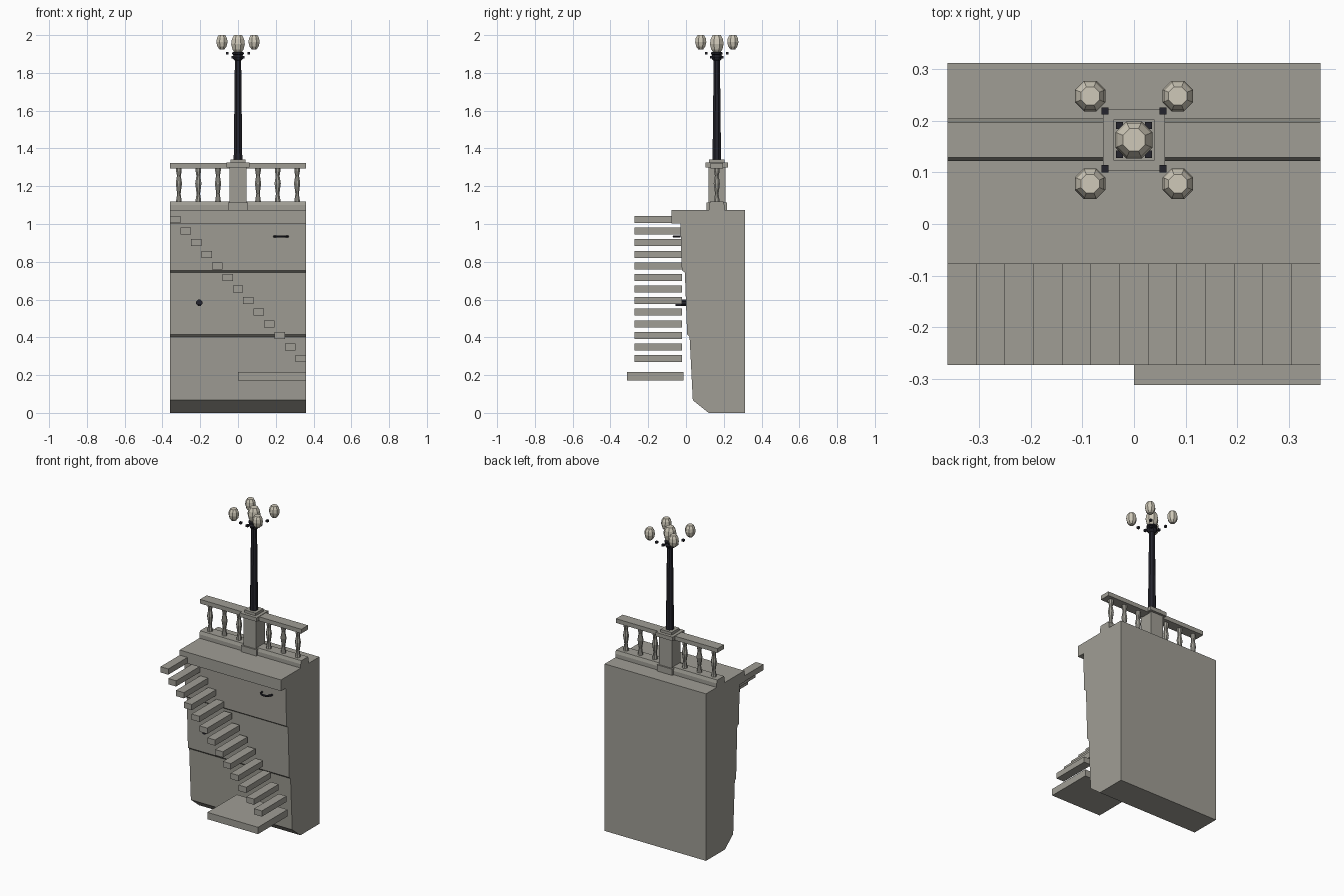
import bpy, bmesh, math

if "Cube" in bpy.data.objects:
    bpy.data.objects.remove(bpy.data.objects["Cube"])


def material(name, rgb):
    m = bpy.data.materials.new(name)
    m.diffuse_color = (*rgb, 1)
    m.use_nodes = True
    m.node_tree.nodes["Principled BSDF"].inputs["Base Color"].default_value = m.diffuse_color
    return m


STONE = material("grey_stone", (0.35, 0.34, 0.30))
IRON = material("dark_iron", (0.018, 0.018, 0.026))
GLASS = material("cream_glass", (0.62, 0.58, 0.48))
LY = 0.163   # depth of the balustrade centre line


def finish(name, bm, mat):
    bmesh.ops.recalc_face_normals(bm, faces=bm.faces)
    me = bpy.data.meshes.new(name)
    bm.to_mesh(me)
    bm.free()
    me.materials.append(mat)
    ob = bpy.data.objects.new(name, me)
    bpy.context.collection.objects.link(ob)
    return ob


def box(name, x0, x1, y0, y1, z0, z1, mat=STONE):
    bm = bmesh.new()
    bmesh.ops.create_cube(bm, size=1)
    for v in bm.verts:
        v.co = (x1 if v.co.x > 0 else x0,
                y1 if v.co.y > 0 else y0,
                z1 if v.co.z > 0 else z0)
    return finish(name, bm, mat)


def block(name, x, y, half, z0, z1, mat=STONE):
    return box(name, x - half, x + half, y - half, y + half, z0, z1, mat)


def extrude_x(name, profile, half, mat=STONE):
    """Sweep a (y, z) outline across the width."""
    bm = bmesh.new()
    f = bm.faces.new([bm.verts.new((-half, y, z)) for y, z in profile])
    r = bmesh.ops.extrude_face_region(bm, geom=[f])
    for v in r["geom"]:
        if isinstance(v, bmesh.types.BMVert):
            v.co.x = half
    return finish(name, bm, mat)


def lathe(name, profile, x, y, mat, sides=8):
    """Turn an (r, z) outline around a vertical axis, with closed ends."""
    bm = bmesh.new()
    rings = []
    for r, z in profile:
        rings.append([bm.verts.new((x + r * math.cos(2 * math.pi * (i + .5) / sides),
                                    y + r * math.sin(2 * math.pi * (i + .5) / sides), z))
                      for i in range(sides)])
    for a, b in zip(rings, rings[1:]):
        for i in range(sides):
            j = (i + 1) % sides
            bm.faces.new((a[i], a[j], b[j], b[i]))
    bm.faces.new(rings[0])
    bm.faces.new(rings[-1])
    return finish(name, bm, mat)


# Quay wall: battered front with two stepped courses, coping and chamfered foot
extrude_x("quay_wall", [(0.312, 0), (0.312, 1.075), (-0.078, 1.075), (-0.078, 1.003),
                        (-0.03, 1.003), (-0.022, 0.755), (-0.006, 0.743),
                        (0.006, 0.415), (0.019, 0.403), (0.036, 0.067), (0.12, 0)], 0.361)

# Cantilevered stair and lower landing
N = 13
PITCH = 0.722 / N
for i in range(N):
    x = -0.361 + i * PITCH
    top = 1.042 - i * 0.0613
    box(f"stair_tread_{i + 1}", x, x + PITCH, -0.273, -0.022, top - 0.037, top)
box("landing", 0, 0.361, -0.312, -0.012, 0.172, 0.216)

# Balustrade rails
extrude_x("bottom_rail", [(LY - 0.041, 1.075), (LY - 0.041, 1.10), (LY - 0.034, 1.12),
                          (LY + 0.034, 1.12), (LY + 0.041, 1.10), (LY + 0.041, 1.075)], 0.361)
extrude_x("top_rail", [(LY - 0.034, 1.295), (LY - 0.034, 1.322),
                       (LY + 0.034, 1.322), (LY + 0.034, 1.295)], 0.361)

# Turned balusters, mirrored about the pedestal
BALUSTER = [(0.017, 1.115), (0.015, 1.13), (0.010, 1.16), (0.018, 1.215),
            (0.011, 1.255), (0.016, 1.28), (0.016, 1.297)]
for s in (-1, 1):
    for i, x in enumerate((0.106, 0.21, 0.313)):
        lathe(f"baluster_{'left' if s < 0 else 'right'}_{i + 1}", BALUSTER, s * x, LY, STONE)

# Lamp pedestal
block("pedestal_base", 0, LY, 0.054, 1.07, 1.115)
block("pedestal_shaft", 0, LY, 0.045, 1.11, 1.305)
block("pedestal_cap", 0, LY, 0.06, 1.30, 1.325)
block("pedestal_top", 0, LY, 0.04, 1.325, 1.342)

# Lamp column with capital
lathe("lamp_column", [(0.025, 1.342), (0.024, 1.38), (0.018, 1.865), (0.027, 1.872),
                      (0.033, 1.885), (0.026, 1.895), (0.034, 1.9), (0.034, 1.908),
                      (0.02, 1.912)], 0, LY, IRON)


def globe(name, x, y, r, z0, z1):
    h = z1 - z0
    outline = [(0.45, 0), (0.82, 0.2), (1, 0.5), (0.9, 0.78), (0.6, 1)]
    lathe(name, [(r * a, z0 + h * b) for a, b in outline], x, y, GLASS)


# Five lamp globes and the arm ends below them
globe("lamp_globe_centre", 0, LY, 0.039, 1.905, 2.0)
n = 0
for sx in (-1, 1):
    for sy in (-1, 1):
        n += 1
        globe(f"lamp_globe_{n}", sx * 0.085, LY + sy * 0.085, 0.032, 1.925, 2.0)
        block(f"lamp_arm_end_{n}", sx * 0.056, LY + sy * 0.056, 0.007, 1.898, 1.911, IRON)
        block(f"capital_corner_{n}", sx * 0.028, LY + sy * 0.028, 0.007, 1.876, 1.89, IRON)

# Mooring handle: half ring standing out of the wall
bm = bmesh.new()
rings = []
for i in range(9):
    a = math.pi * i / 8
    rings.append([bm.verts.new((0.228 - (0.036 + 0.006 * math.cos(b)) * math.cos(a),
                                -0.029 - (0.036 + 0.006 * math.cos(b)) * math.sin(a),
                                0.935 + 0.006 * math.sin(b)))
                  for b in (k * math.pi / 3 for k in range(6))])
for a, b in zip(rings, rings[1:]):
    for k in range(6):
        bm.faces.new((a[k], a[(k + 1) % 6], b[(k + 1) % 6], b[k]))
bm.faces.new(rings[0])
bm.faces.new(rings[-1])
finish("mooring_handle", bm, IRON)

# Mooring pin: round boss on the wall with a short peg under it
boss = lathe("mooring_boss", [(0.018, 0), (0.018, 0.03)], 0, 0, IRON)
boss.rotation_euler.x = math.pi / 2
boss.location = (-0.205, 0.005, 0.583)
box("mooring_peg", -0.213, -0.197, -0.055, 0, 0.565, 0.576, IRON)
